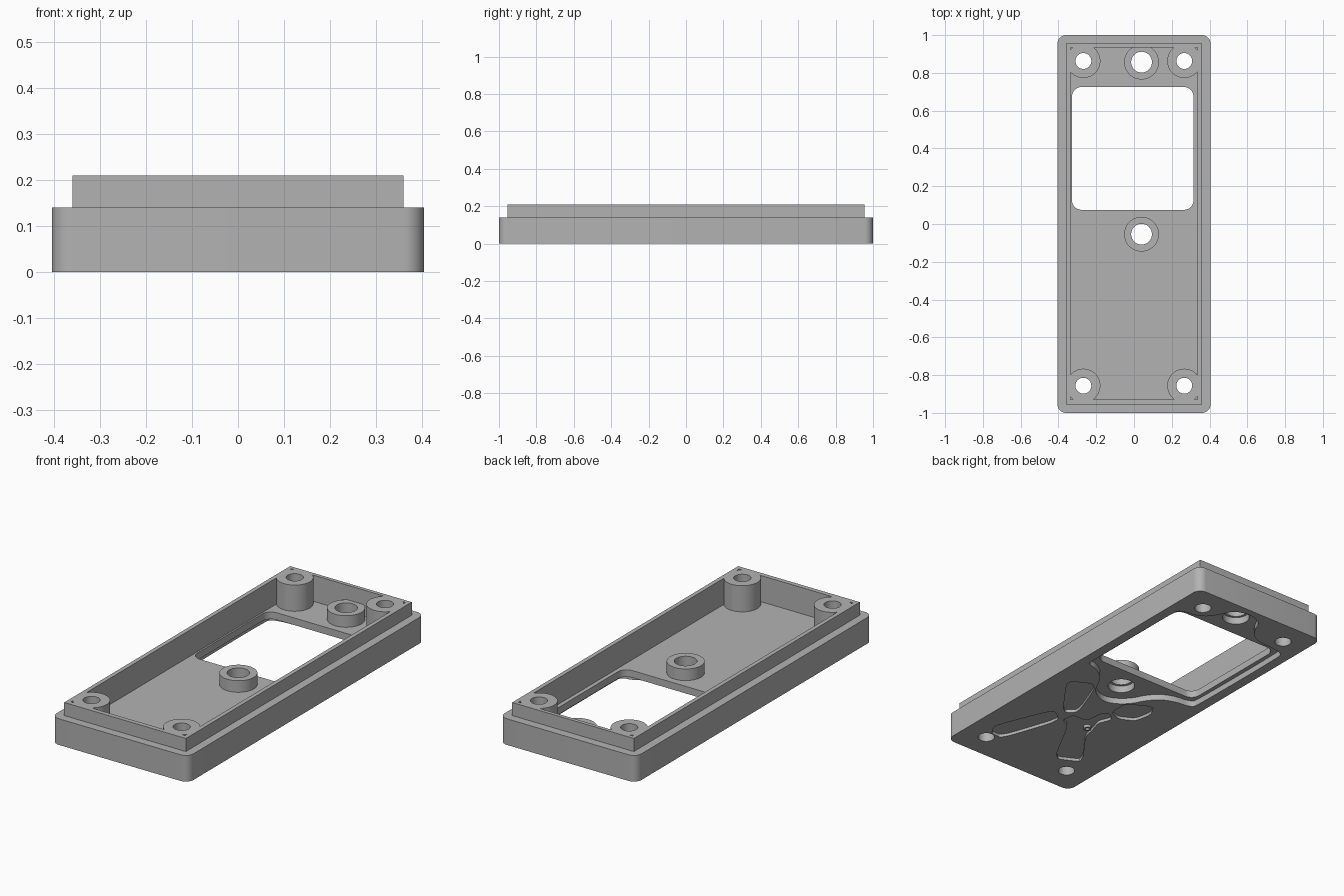
import bpy, bmesh, math

if "Cube" in bpy.data.objects:
    bpy.data.objects.remove(bpy.data.objects["Cube"])

grey = bpy.data.materials.new("plain grey")
grey.use_nodes = True
grey.diffuse_color = (0.45, 0.45, 0.45, 1)
grey.node_tree.nodes["Principled BSDF"].inputs["Base Color"].default_value = grey.diffuse_color


def prism(name, points, z0, z1):
    """Closed solid from an outline, between two heights."""
    bm = bmesh.new()
    low = bm.faces.new([bm.verts.new((x, y, z0)) for x, y in points])
    out = bmesh.ops.extrude_face_region(bm, geom=[low])
    for v in out["geom"]:
        if isinstance(v, bmesh.types.BMVert):
            v.co.z = z1
    bmesh.ops.recalc_face_normals(bm, faces=bm.faces)
    mesh = bpy.data.meshes.new(name)
    bm.to_mesh(mesh)
    bm.free()
    mesh.materials.append(grey)
    ob = bpy.data.objects.new(name, mesh)
    bpy.context.collection.objects.link(ob)
    return ob


def box(x0, x1, y0, y1, r=0):
    """Rectangle outline with optional rounded corners."""
    if not r:
        return [(x0, y0), (x1, y0), (x1, y1), (x0, y1)]
    pts = []
    centres = [(x1 - r, y1 - r), (x0 + r, y1 - r), (x0 + r, y0 + r), (x1 - r, y0 + r)]
    for q, (cx, cy) in enumerate(centres):
        for i in range(9):
            a = math.pi / 2 * (q + i / 8)
            pts.append((cx + r * math.cos(a), cy + r * math.sin(a)))
    return pts


def circle(cx, cy, r, n=48):
    return [(cx + r * math.cos(i * math.tau / n), cy + r * math.sin(i * math.tau / n))
            for i in range(n)]


def soften(pts, cut, passes=2):
    """Round an outline by cutting its corners."""
    for _ in range(passes):
        new = []
        for (ax, ay), (bx, by) in zip(pts, pts[1:] + pts[:1]):
            for t in (cut, 1 - cut):
                new.append((ax + (bx - ax) * t, ay + (by - ay) * t))
        pts = new
    return pts


def combine(target, tool, operation):
    mod = target.modifiers.new("combine", "BOOLEAN")
    mod.operation, mod.solver, mod.object = operation, "EXACT", tool
    bpy.context.view_layer.update()
    graph = bpy.context.evaluated_depsgraph_get()
    mesh = bpy.data.meshes.new_from_object(target.evaluated_get(graph))
    target.modifiers.clear()
    target.data = mesh
    bpy.data.objects.remove(tool)


def add(target, points, z0, z1):
    combine(target, prism("addition", points, z0, z1), "UNION")


def cut(target, points, z0, z1):
    combine(target, prism("cutter", points, z0, z1), "DIFFERENCE")


FLOOR, RIM, RECESS, ENGRAVE = 0.07, 0.21, 0.032, 0.016

# Base with stepped lip and open cavity
tray = prism("enclosure_tray", box(-0.405, 0.405, -1, 1, 0.045), 0, 0.14)
add(tray, box(-0.36, 0.36, -0.955, 0.955), 0.1, RIM)
cut(tray, box(-0.337, 0.337, -0.93, 0.935), FLOOR, 0.3)

# Corner bosses and the two short central bosses
corners = [(x, y) for x in (-0.268, 0.266) for y in (-0.856, 0.863)]
middles = [(0.04, -0.054), (0.04, 0.857)]
for x, y in corners:
    add(tray, circle(x, y, 0.09), 0.05, RIM)
for x, y in middles:
    add(tray, circle(x, y, 0.092), 0.05, 0.132)

# Window
cut(tray, box(-0.328, 0.315, 0.075, 0.725, 0.05), -0.1, 0.12)

# Shallow recess underneath, flowing round the window and central holes
recess = [(-0.35, 0.1), (-0.34, 0.05), (-0.22, 0.04), (-0.13, -0.02), (-0.07, -0.14),
          (0.04, -0.2), (0.15, -0.14), (0.2, -0.02), (0.28, 0.04), (0.35, 0.05),
          (0.352, 0.1), (0.352, 0.72), (0.34, 0.775), (0.22, 0.785), (0.16, 0.86),
          (0.13, 0.94), (0.04, 0.97), (-0.05, 0.94), (-0.08, 0.86), (-0.14, 0.785),
          (-0.34, 0.775), (-0.352, 0.72)]
cut(tray, soften(recess, 0.25), -0.1, RECESS)

# Screw holes, the central ones with a wider seat below
for x, y in corners:
    cut(tray, circle(x, y, 0.042), -0.1, 0.3)
for x, y in middles:
    cut(tray, circle(x, y, 0.055), -0.1, 0.3)
    cut(tray, circle(x, y, 0.068), -0.1, FLOOR)

# Engraved blades underneath
blades = [
    [(0.13, -0.41), (0.07, -0.36), (0.16, -0.12), (0.2, -0.09), (0.3, -0.14), (0.3, -0.18)],
    [(0.31, -0.74), (0.27, -0.81), (0.2, -0.81), (0.09, -0.49), (0.16, -0.43), (0.19, -0.45)],
    [(-0.06, -0.25), (-0.06, -0.14), (-0.19, -0.07), (-0.23, -0.14), (-0.21, -0.24),
     (-0.13, -0.28)],
    [(-0.14, -0.8), (-0.26, -0.74), (-0.24, -0.69), (-0.12, -0.53), (-0.1, -0.44),
     (-0.08, -0.38), (-0.11, -0.31), (-0.07, -0.27), (-0.03, -0.29), (-0.02, -0.4),
     (0.07, -0.4), (0.08, -0.47), (0.02, -0.5)],
]
for outline in blades:
    cut(tray, soften(outline, 0.15), -0.1, ENGRAVE)

# Small ring standing in the engraving
add(tray, circle(-0.075, -0.46, 0.02, 24), 0, ENGRAVE + 0.01)
cut(tray, circle(-0.075, -0.46, 0.01, 24), -0.1, ENGRAVE)

# Smooth round walls, sharp edges
bpy.ops.object.select_all(action="DESELECT")
tray.select_set(True)
bpy.context.view_layer.objects.active = tray
bpy.ops.object.shade_smooth_by_angle(angle=math.radians(30))
